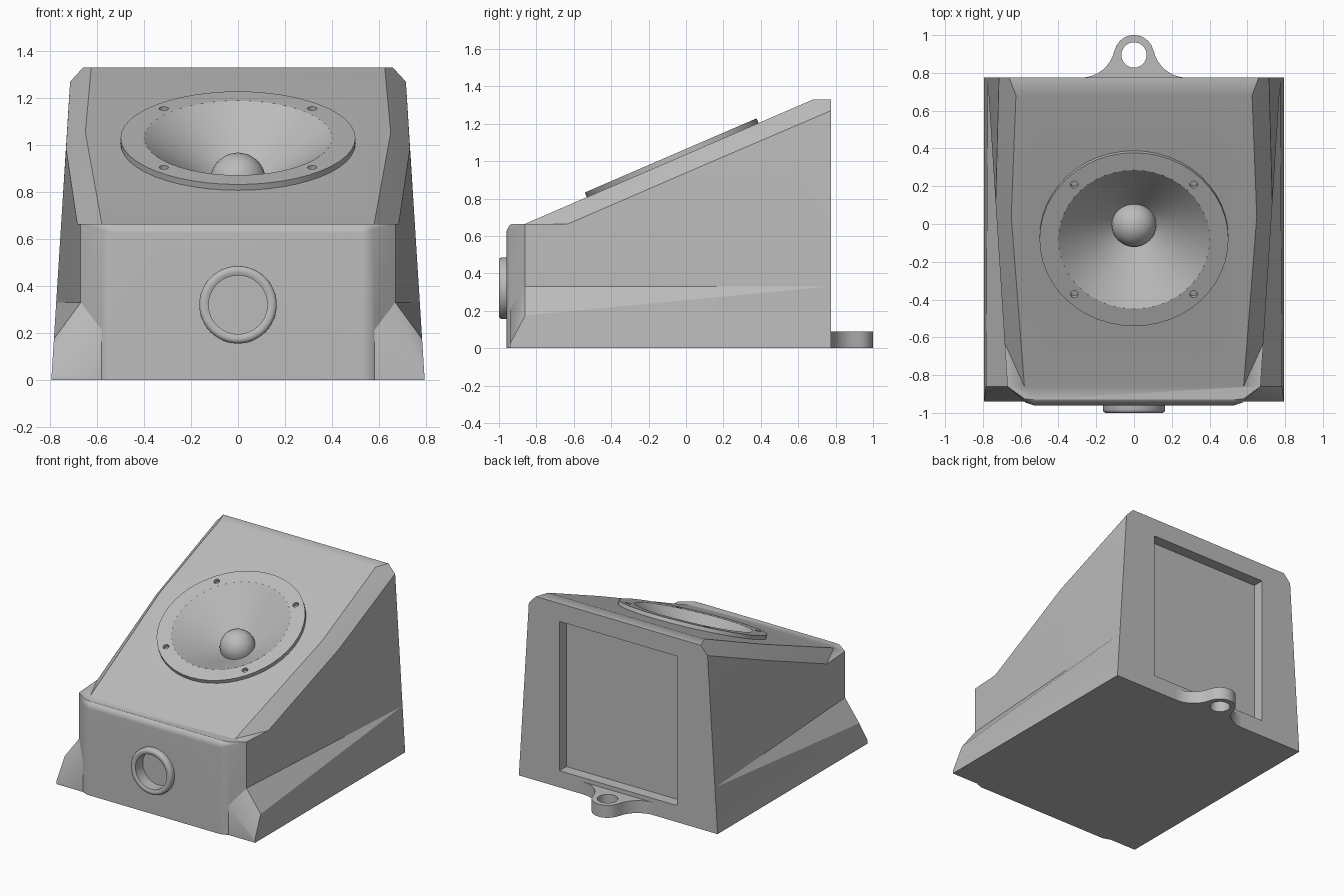
import bpy, bmesh, math
from mathutils import Matrix, Vector

if "Cube" in bpy.data.objects:
    bpy.data.objects.remove(bpy.data.objects["Cube"])

grey = bpy.data.materials.new("mid_grey")
grey.use_nodes = True
grey.diffuse_color = (0.5, 0.5, 0.5, 1)
grey.node_tree.nodes["Principled BSDF"].inputs["Base Color"].default_value = (0.5, 0.5, 0.5, 1)

BACK = 0.775      # rear wall
DECK = 0.665      # height of the front ledge
NOSE = -0.86      # where the baffle starts to rise
RISE = (1.33 - DECK) / (0.68 - NOSE)
TILT = math.atan(RISE)


def finish(bm, name, matrix=Matrix()):
    bmesh.ops.recalc_face_normals(bm, faces=bm.faces)
    bm.transform(matrix)
    mesh = bpy.data.meshes.new(name)
    bm.to_mesh(mesh)
    bm.free()
    mesh.materials.append(grey)
    ob = bpy.data.objects.new(name, mesh)
    bpy.context.collection.objects.link(ob)
    return ob


def hull(name, points, mirror=True):
    bm = bmesh.new()
    for x, y, z in points:
        bm.verts.new((x, y, z))
        if mirror:
            bm.verts.new((-x, y, z))
    res = bmesh.ops.convex_hull(bm, input=bm.verts)
    bmesh.ops.delete(bm, geom=[v for v in bm.verts if not v.link_faces], context="VERTS")
    bmesh.ops.dissolve_limit(bm, angle_limit=0.01, verts=bm.verts, edges=bm.edges)
    return finish(bm, name)


def lathe(name, profile, matrix, steps=48, closed=False):
    bm = bmesh.new()
    vs = [bm.verts.new((r, 0, h)) for r, h in profile]
    pairs = list(zip(vs, vs[1:])) + ([(vs[-1], vs[0])] if closed else [])
    es = [bm.edges.new(p) for p in pairs]
    bmesh.ops.spin(bm, geom=vs + es, cent=(0, 0, 0), axis=(0, 0, 1),
                   angle=math.tau, steps=steps)
    bmesh.ops.remove_doubles(bm, verts=bm.verts, dist=1e-5)
    return finish(bm, name, matrix)


def cylinder(name, r, low, high, matrix, steps=48):
    return lathe(name, [(0, low), (r, low), (r, high), (0, high)], matrix, steps)


def combine(target, tool, operation):
    mod = target.modifiers.new("cut", "BOOLEAN")
    mod.operation, mod.solver, mod.object = operation, "EXACT", tool
    bpy.context.view_layer.objects.active = target
    bpy.ops.object.modifier_apply(modifier=mod.name)
    bpy.data.objects.remove(tool)


def smooth(ob, degrees=30):
    bpy.ops.object.select_all(action="DESELECT")
    ob.select_set(True)
    bpy.context.view_layer.objects.active = ob
    bpy.ops.object.shade_smooth_by_angle(angle=math.radians(degrees))


def lean(z):          # outer wall, leaning inwards
    return 0.795 - 0.063 * z


def taper(y):         # upright wall, narrowing to the front
    return 0.67 + 0.0642 * (y - NOSE)


def baffle(x, y):     # point on the sloping top
    return (x, y, DECK + RISE * (y - NOSE))


# Shared outline between the lower and upper cabinet
seam = [(0.58, NOSE, DECK), (taper(-0.63), -0.63, DECK),
        (lean(DECK), 0.433, DECK), (lean(DECK), BACK, DECK)]

# Lower cabinet with a softened front edge
cabinet = hull("cabinet", seam + [
    (0.53, -0.96, 0), (0.53, -0.96, 0.625), (0.53, -0.945, 0.655), (0.53, -0.93, DECK),
    (0.575, -0.945, 0), (0.575, -0.945, 0.64), (0.58, -0.925, DECK),
    (0.67, NOSE, 0), (0.67, NOSE, DECK),
    (lean(0.33), 0.76, 0.33), (lean(0.33), BACK, 0.33), (lean(0.33), BACK, 0)])

# Upper wedge with chamfered shoulders
wedge = hull("upper_wedge", seam + [
    baffle(0.625, 0.68), baffle(0.65, 0.04), (0.66, BACK, 1.33),
    (lean(1.27), BACK, 1.27), (taper(0.11), 0.11, 0.985)])
combine(cabinet, wedge, "UNION")

# Flared side skirts
for s in (1, -1):
    skirt = hull("side_skirt", [(s * x, y, z) for x, y, z in [
        (lean(0), BACK, 0), (lean(0), -0.94, 0), (lean(0.025), -0.94, 0.025),
        (lean(0.175), NOSE, 0.175), (lean(0.33), 0.76, 0.33), (lean(0.33), BACK, 0.33),
        (0.67, NOSE, 0.33), (0.56, -0.94, 0.23), (0.5, -0.94, 0), (0.5, BACK, 0)]],
        mirror=False)
    combine(cabinet, skirt, "UNION")

# Rear panel recess
panel = hull("panel_cutter", [(0.47, y, z) for y in (BACK - 0.08, 1) for z in (0.12, 1.2)])
combine(cabinet, panel, "DIFFERENCE")

# Openings for the speaker and the front port
speaker_frame = Matrix.Translation(Vector(baffle(0, -0.071))) @ Matrix.Rotation(TILT, 4, "X")
port_frame = Matrix.Translation((0, -0.96, 0.32)) @ Matrix.Rotation(math.pi / 2, 4, "X")
combine(cabinet, lathe("speaker_cutter", [(0, 0.1), (0.45, 0.1), (0.45, -0.01), (0.14, -0.26),
                                          (0, -0.26)], speaker_frame), "DIFFERENCE")
combine(cabinet, cylinder("port_cutter", 0.125, -0.05, 0.1, port_frame), "DIFFERENCE")

bm = bmesh.new()
bm.from_mesh(cabinet.data)
bmesh.ops.remove_doubles(bm, verts=bm.verts, dist=1e-4)
bmesh.ops.dissolve_limit(bm, angle_limit=0.01, verts=bm.verts, edges=bm.edges)
bm.to_mesh(cabinet.data)
bm.free()
smooth(cabinet)
cabinet.modifiers.new("even_shading", "WEIGHTED_NORMAL").keep_sharp = True

# Speaker: rim, cone and dust dome in one turned profile
dome = [(0.118 * math.cos(t), -0.17 + 0.118 * math.sin(t))
        for t in (i * math.pi / 16 for i in range(9))]
speaker = lathe("speaker", [(0, -0.24), (0.13, -0.24), (0.44, -0.012), (0.5, -0.012),
                            (0.5, 0.027), (0.4, 0.027)] + dome[:-1] + [(0, dome[-1][1])],
                speaker_frame)
for sx in (1, -1):
    for sy in (1, -1):
        spot = speaker_frame @ Matrix.Translation((sx * 0.316, sy * 0.316, 0))
        combine(speaker, cylinder("screw_cutter", 0.02, 0.002, 0.06, spot, 16), "DIFFERENCE")
smooth(speaker)

# Raised lip around the port
port_ring = lathe("port_ring", [(0.125, -0.01), (0.165, -0.01), (0.165, 0.025), (0.161, 0.034),
                                (0.152, 0.04), (0.138, 0.04), (0.125, 0.034)],
                  port_frame, closed=True)
smooth(port_ring, 40)

# Hanging lug: round eye blended into the rear wall by concave fillets
EYE, R, FILLET, REACH = 0.895, 0.105, 0.18, 0.28
meet = math.atan2(BACK + FILLET - EYE, REACH)
side = [(REACH + FILLET * math.cos(a), BACK + FILLET + FILLET * math.sin(a))
        for a in (-math.pi / 2 - i / 8 * (math.pi / 2 - meet) for i in range(9))]
arc = [(R * math.cos(a), EYE + R * math.sin(a))
       for a in (meet + i / 24 * (math.pi - 2 * meet) for i in range(1, 24))]
outline = [(REACH, BACK - 0.02)] + side + arc
outline += [(-x, y) for x, y in reversed(side)] + [(-REACH, BACK - 0.02)]
bm = bmesh.new()
face = bm.faces.new([bm.verts.new((x, y, 0)) for x, y in outline])
top = bmesh.ops.extrude_face_region(bm, geom=[face])["geom"]
bmesh.ops.translate(bm, vec=(0, 0, 0.09), verts=[v for v in top if isinstance(v, bmesh.types.BMVert)])
lug = finish(bm, "hanging_lug")
combine(lug, cylinder("eye_cutter", 0.067, -0.1, 0.2, Matrix.Translation((0, EYE, 0)), 32), "DIFFERENCE")
smooth(lug)
